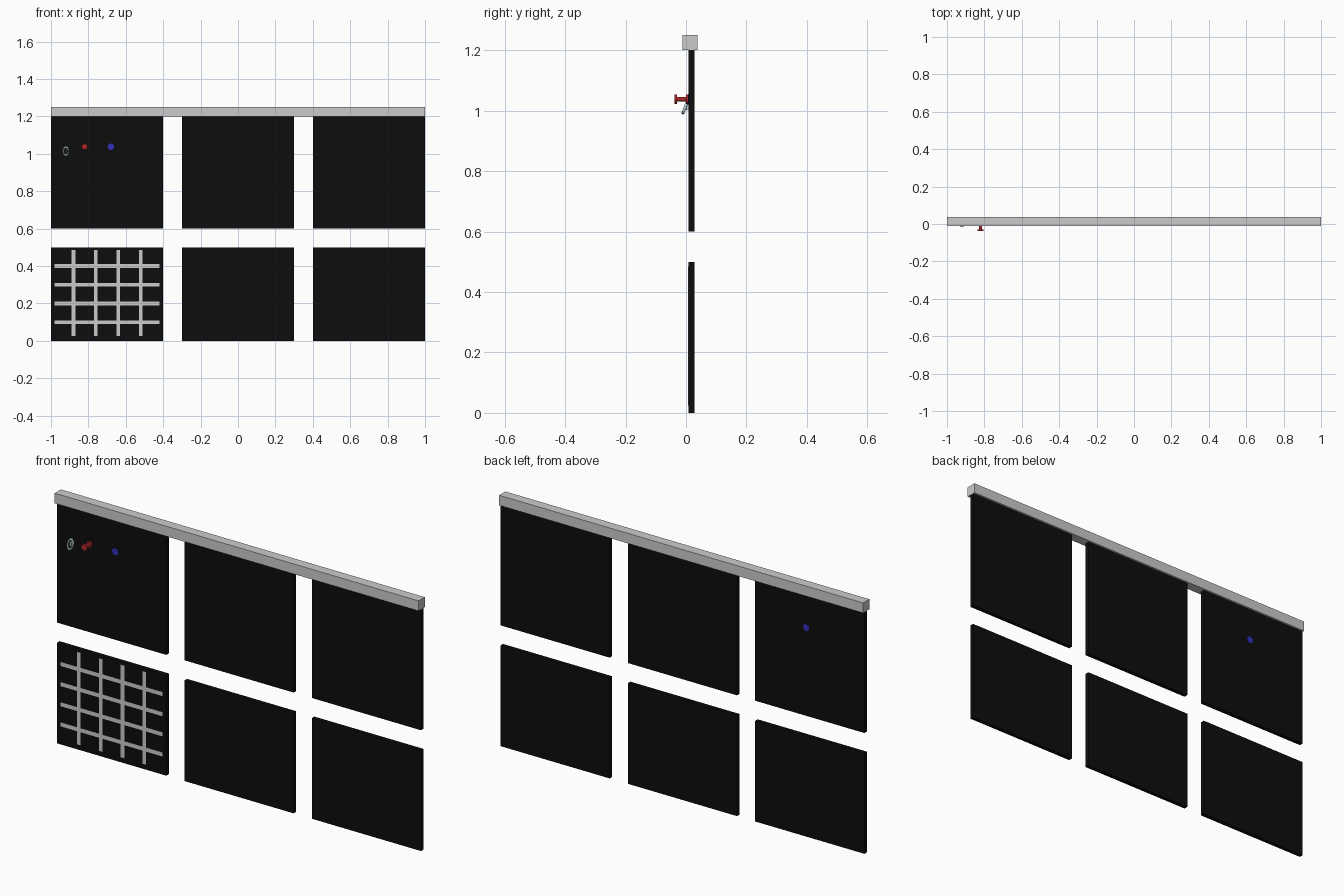
import bpy
from math import radians

if "Cube" in bpy.data.objects:
    bpy.data.objects.remove(bpy.data.objects["Cube"])


def material(name, rgb):
    m = bpy.data.materials.new(name)
    m.diffuse_color = (*rgb, 1)
    m.use_nodes = True
    m.node_tree.nodes["Principled BSDF"].inputs["Base Color"].default_value = m.diffuse_color
    return m


black = material("black", (0.004, 0.004, 0.004))
red = material("red", (0.4, 0.02, 0.02))
blue = material("blue", (0.03, 0.03, 0.5))
pale = material("pale_teal", (0.55, 0.75, 0.75))


def box(name, x0, x1, y0, y1, z0, z1, mat=None):
    bpy.ops.mesh.primitive_cube_add(
        size=1, location=((x0 + x1) / 2, (y0 + y1) / 2, (z0 + z1) / 2))
    o = bpy.context.object
    o.name = name
    o.scale = (x1 - x0, y1 - y0, z1 - z0)
    bpy.ops.object.transform_apply(location=False, rotation=False)
    if mat:
        o.data.materials.append(mat)
    return o


def rod(name, x, z, y0, y1, r, mat):
    bpy.ops.mesh.primitive_cylinder_add(
        vertices=32, radius=r, depth=y1 - y0,
        location=(x, (y0 + y1) / 2, z), rotation=(radians(90), 0, 0))
    o = bpy.context.object
    o.name = name
    o.data.materials.append(mat)
    bpy.ops.object.shade_smooth_by_angle()


FRONT, BACK = 0.008, 0.028

# top rail
box("top_rail", -1, 1, -0.011, 0.038, 1.2, 1.25)

# two rows of panels
for i, x in enumerate((-0.7, 0, 0.7)):
    box(f"upper_panel_{i}", x - 0.3, x + 0.3, FRONT, BACK, 0.6, 1.2, black)
    box(f"lower_panel_{i}", x - 0.3, x + 0.3, FRONT, BACK, 0, 0.5, black)

# lattice on the lower left panel
for i in range(4):
    x = -0.88 + 0.12 * i
    z = 0.1 + 0.1 * i
    box(f"lattice_upright_{i}", x - 0.01, x + 0.01, FRONT - 0.001, 0.018, 0.025, 0.485)
    box(f"lattice_crossbar_{i}", -0.98, -0.42, FRONT - 0.0008, 0.018, z - 0.01, z + 0.01)

# red spool knob
rod("knob_shaft", -0.82, 1.038, -0.036, 0.007, 0.008, red)
rod("knob_front_disc", -0.82, 1.038, -0.038, -0.029, 0.016, red)
rod("knob_back_disc", -0.82, 1.038, 0, 0.009, 0.016, red)

# blue plug through the panel
rod("blue_plug", -0.68, 1.038, FRONT - 0.0008, BACK + 0.0008, 0.017, blue)

# pale tilted ring
bpy.ops.mesh.primitive_torus_add(
    major_segments=32, minor_segments=10, major_radius=0.021, minor_radius=0.005,
    location=(-0.92, -0.002, 1.014), rotation=(radians(70), 0, 0))
ring = bpy.context.object
ring.name = "ring_handle"
ring.scale = (0.68, 1.08, 1)
ring.data.materials.append(pale)
bpy.ops.object.shade_smooth_by_angle()
box("ring_pin", -0.923, -0.917, -0.003, 0.01, 1.003, 1.025, pale)
